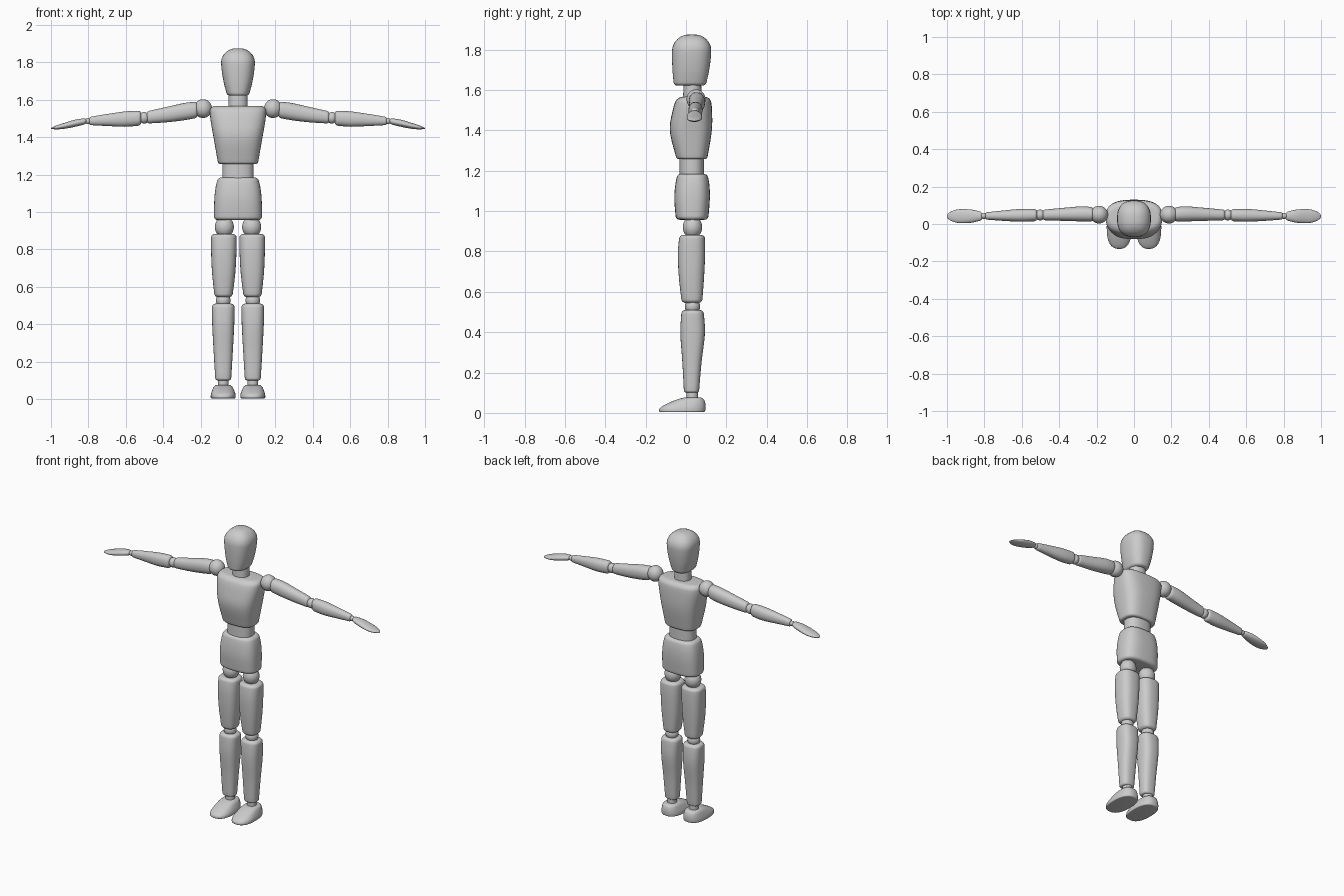
import bpy, bmesh, math
from mathutils import Matrix, Vector

wood = bpy.data.materials.new("plain_grey")
wood.diffuse_color = (0.6, 0.6, 0.6, 1)


def finish(name, bm, mirror):
    bmesh.ops.recalc_face_normals(bm, faces=bm.faces)
    me = bpy.data.meshes.new(name)
    bm.to_mesh(me)
    bm.free()
    me.shade_smooth()
    me.set_sharp_from_angle(angle=math.radians(40))
    me.materials.append(wood)
    ob = bpy.data.objects.new(name, me)
    bpy.context.collection.objects.link(ob)
    if mirror:
        ob.modifiers.new("mirror", 'MIRROR').use_mirror_merge = False


def sample(keys, t):
    """Smooth interpolation of the section limits (a0, a1, b0, b1) at t."""
    i = 0
    while i < len(keys) - 2 and t > keys[i + 1][0]:
        i += 1
    p, q = keys[i], keys[i + 1]

    def slope(k, c):
        lo, hi = keys[max(k - 1, 0)], keys[min(k + 1, len(keys) - 1)]
        return (hi[c] - lo[c]) / (hi[0] - lo[0])
    h = q[0] - p[0]
    u = (t - p[0]) / h
    return [(2*u**3 - 3*u*u + 1) * p[c] + (u**3 - 2*u*u + u) * h * slope(i, c)
            + (3*u*u - 2*u**3) * q[c] + (u**3 - u*u) * h * slope(i + 1, c)
            for c in range(1, 5)]


def loft(name, keys, lo=0.015, hi=0.015, power=2.5, axis='z', mirror=False, n=40):
    """Rounded-box sections along an axis, with rounded rims of radius lo and hi."""
    t0, t1 = keys[0][0], keys[-1][0]
    arc = [math.pi / 2 * k / 6 for k in range(7)]
    steps = [(t0 + lo * (1 - math.cos(a)), 1 - math.sin(a), lo) for a in arc]
    steps += [(t0 + lo + (t1 - t0 - lo - hi) * k / 14, 0, 0) for k in range(1, 14)]
    steps += [(t1 - hi * (1 - math.cos(a)), 1 - math.sin(a), hi) for a in reversed(arc)]
    bm = bmesh.new()
    rings = []
    for t, f, r in steps:
        a0, a1, b0, b1 = sample(keys, t)
        ra, rb = (a1 - a0) / 2, (b1 - b0) / 2
        ca, cb = (a1 + a0) / 2, (b1 + b0) / 2
        ra -= f * min(r, ra * 0.92)
        rb -= f * min(r, rb * 0.92)
        ring = []
        for k in range(n):
            c, s = math.cos(2*math.pi*k/n), math.sin(2*math.pi*k/n)
            a = ca + ra * math.copysign(abs(c) ** (2 / power), c)
            b = cb + rb * math.copysign(abs(s) ** (2 / power), s)
            ring.append(bm.verts.new((a, b, t) if axis == 'z' else (t, a, b)))
        rings.append(ring)
    for p, q in zip(rings, rings[1:]):
        for k in range(n):
            bm.faces.new((p[k], p[k-1], q[k-1], q[k]))
    bm.faces.new(rings[0])
    bm.faces.new(rings[-1])
    finish(name, bm, mirror)


def ball(name, centre, radii):
    bm = bmesh.new()
    m = Matrix.Translation(Vector(centre)) @ Matrix.Diagonal((*radii, 1))
    bmesh.ops.create_uvsphere(bm, u_segments=32, v_segments=18, radius=1, matrix=m)
    finish(name, bm, True)


# head, neck and trunk
loft("head", [(1.622, -.058, .058, -.06, .098), (1.70, -.078, .078, -.067, .115),
              (1.79, -.09, .09, -.069, .125), (1.875, -.088, .088, -.062, .12)],
     0.015, 0.075, 2.5)
loft("neck", [(1.54, -.052, .052, -.015, .078), (1.64, -.05, .05, -.012, .075)], 0.005, 0.005, 2.2)
loft("chest", [(1.257, -.106, .106, -.047, .105), (1.40, -.131, .131, -.08, .128),
               (1.50, -.148, .148, -.066, .129), (1.567, -.152, .152, -.045, .122)],
     0.012, 0.03, 2.9)
loft("waist", [(1.165, -.084, .084, -.032, .09), (1.275, -.084, .084, -.032, .09)], 0.005, 0.005, 2.4)
loft("pelvis", [(.957, -.128, .128, -.05, .11), (1.06, -.127, .127, -.058, .118),
                (1.13, -.12, .12, -.053, .116), (1.185, -.107, .107, -.042, .106)],
     0.018, 0.018, 2.8)

# legs
ball("hip_joint", (.073, .032, .92), (.051, .048, .056))
loft("thigh", [(.545, .03, .125, -.021, .08), (.68, .014, .139, -.036, .09),
               (.80, .008, .144, -.04, .095), (.882, .008, .144, -.032, .093)],
     0.018, 0.018, 2.6, mirror=True)
ball("knee_joint", (.079, .032, .527), (.039, .038, .04))
loft("shin", [(.1, .037, .121, -.01, .064), (.25, .028, .13, -.018, .077),
              (.40, .02, .138, -.028, .094), (.51, .018, .14, -.022, .087)],
     0.012, 0.02, 2.6, mirror=True)
loft("ankle", [(.05, .05, .108, .002, .06), (.12, .05, .108, .002, .06)],
     0.005, 0.005, 2, mirror=True)
loft("foot", [(.004, .012, .146, -.134, .094), (.025, .013, .145, -.128, .097),
              (.05, .022, .137, -.085, .095), (.076, .035, .125, -.02, .085)],
     0.006, 0.014, 2.5, mirror=True)

# arms, reaching sideways
ball("shoulder_joint", (.187, .05, 1.553), (.048, .047, .05))
loft("upper_arm", [(.215, .014, .09, 1.504, 1.59), (.28, .014, .094, 1.492, 1.584),
                   (.38, .017, .086, 1.48, 1.562), (.488, .02, .076, 1.473, 1.538)],
     0.018, 0.014, 2.2, 'x', True)
ball("elbow_joint", (.502, .048, 1.504), (.028, .029, .031))
loft("forearm", [(.518, .015, .08, 1.463, 1.542), (.60, .012, .081, 1.456, 1.538),
                 (.70, .017, .072, 1.46, 1.524), (.795, .024, .062, 1.465, 1.508)],
     0.016, 0.01, 2.2, 'x', True)
ball("wrist_joint", (.802, .043, 1.486), (.019, .016, .016))
loft("hand", [(.81, .021, .063, 1.471, 1.502), (.87, .007, .077, 1.456, 1.494),
              (.93, .005, .079, 1.445, 1.476), (1.0, .014, .07, 1.438, 1.456)],
     0.014, 0.06, 2.1, 'x', True)
